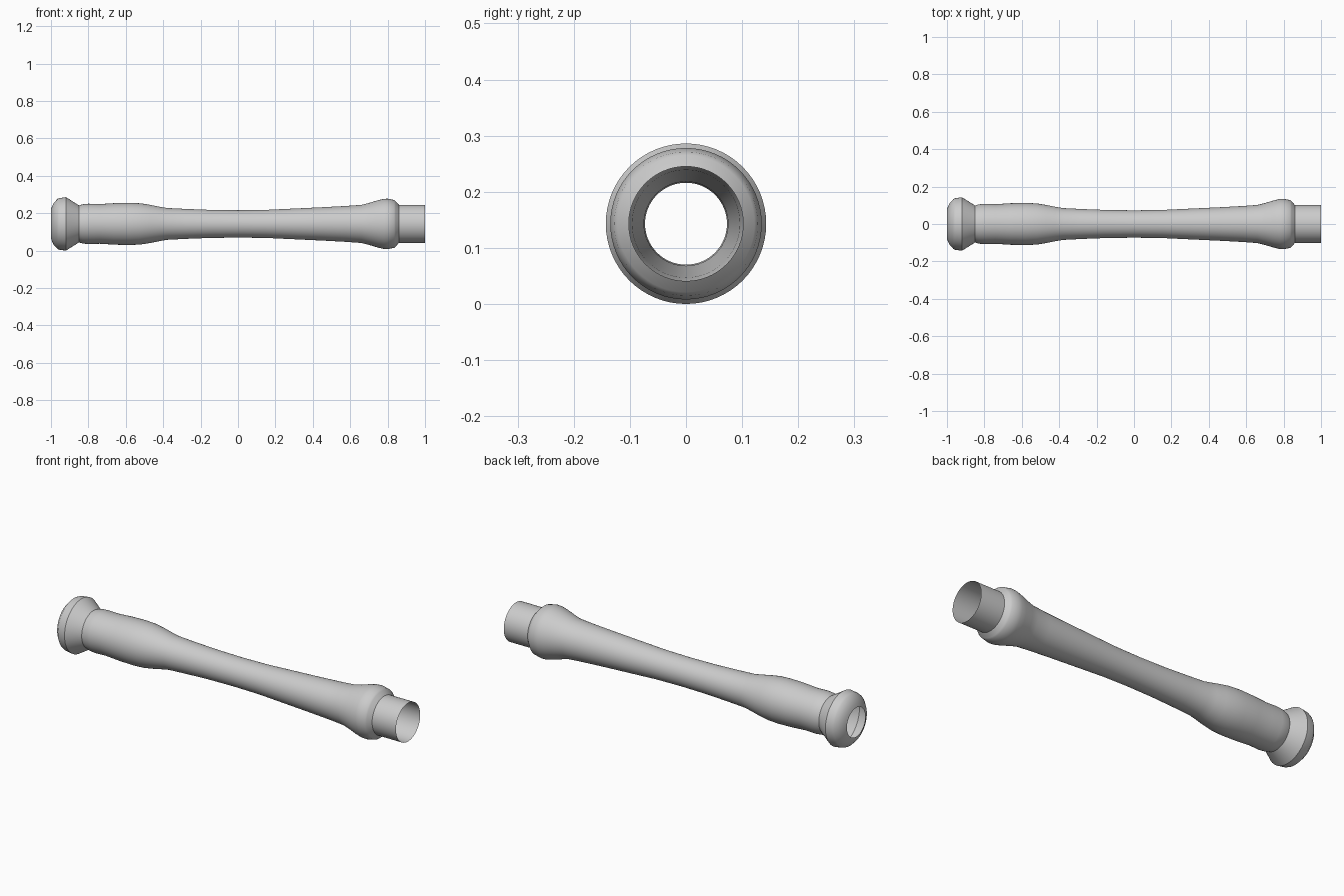
import bpy, bmesh, math
from mathutils import Matrix, Vector

cube = bpy.data.objects.get("Cube")
if cube:
    bpy.data.objects.remove(cube)

AXIS_Z = 0.143
SIDES = 64

grey = bpy.data.materials.new("plain grey")
grey.use_nodes = True
colour = (0.6, 0.6, 0.6, 1)
grey.diffuse_color = colour
grey.node_tree.nodes["Principled BSDF"].inputs["Base Color"].default_value = colour


def lathe(name, profile):
    """Turn (x, radius) points about the long axis into an open shell."""
    bm = bmesh.new()
    rings = []
    for x, r in profile:
        ring = []
        for i in range(SIDES):
            a = math.tau * i / SIDES
            ring.append(bm.verts.new((x, r * math.cos(a), AXIS_Z + r * math.sin(a))))
        rings.append(ring)
    for a, b in zip(rings, rings[1:]):
        for i in range(SIDES):
            j = (i + 1) % SIDES
            bm.faces.new((a[i], a[j], b[j], b[i]))
    # Faces point away from the axis
    bm.normal_update()
    if sum(f.normal.dot(f.calc_center_median() - Vector((f.calc_center_median().x, 0, AXIS_Z)))
           for f in bm.faces) < 0:
        bmesh.ops.reverse_faces(bm, faces=bm.faces)
    mesh = bpy.data.meshes.new(name)
    bm.to_mesh(mesh)
    bm.free()
    mesh.materials.append(grey)
    obj = bpy.data.objects.new(name, mesh)
    bpy.context.collection.objects.link(obj)
    bpy.ops.object.select_all(action='DESELECT')
    obj.select_set(True)
    bpy.context.view_layer.objects.active = obj
    bpy.ops.object.shade_smooth_by_angle(angle=math.radians(30))
    return obj


# Rounded end knob with an open bore
lathe("end_knob", [(-1, 0.077), (-0.995, 0.092), (-0.985, 0.112), (-0.965, 0.134),
                   (-0.955, 0.138), (-0.92, 0.143), (-0.85, 0.099)])

# Long waisted grip with a flared shoulder
lathe("grip_body", [(-0.85, 0.099), (-0.83, 0.105), (-0.8, 0.108), (-0.74, 0.106),
                    (-0.66, 0.111), (-0.58, 0.113), (-0.52, 0.110), (-0.47, 0.102),
                    (-0.42, 0.092), (-0.38, 0.085), (-0.28, 0.080), (-0.15, 0.075),
                    (0, 0.073), (0.15, 0.075), (0.3, 0.082), (0.45, 0.089),
                    (0.58, 0.096), (0.66, 0.102), (0.70, 0.112), (0.75, 0.127),
                    (0.78, 0.134), (0.80, 0.135), (0.835, 0.128),
                    (0.842, 0.122), (0.86, 0.102)])

# Thin straight socket
lathe("socket_tube", [(0.86, 0.102), (1, 0.102)])
